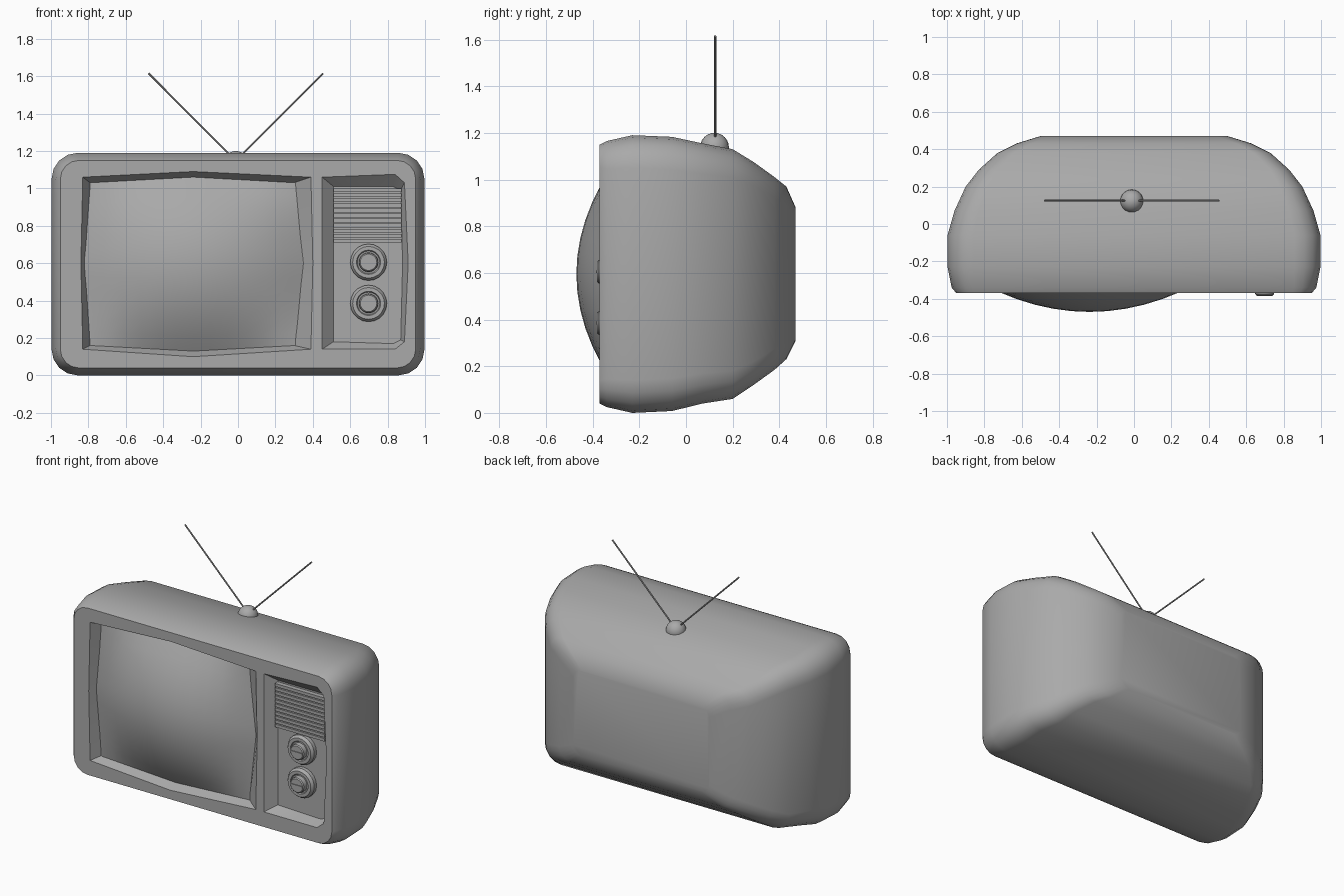
import bpy
import bmesh
from math import sin, cos, pi, radians
from mathutils import Vector

if "Cube" in bpy.data.objects:
    bpy.data.objects.remove(bpy.data.objects["Cube"])

grey = bpy.data.materials.new("plain grey")
grey.use_nodes = True
grey.diffuse_color = (0.4, 0.4, 0.4, 1)
grey.node_tree.nodes["Principled BSDF"].inputs["Base Color"].default_value = (0.4, 0.4, 0.4, 1)


def finish(ob, angle=35):
    """Give an object its colour and smooth shading with sharp edges."""
    ob.data.materials.clear()
    ob.data.materials.append(grey)
    bpy.ops.object.select_all(action="DESELECT")
    ob.select_set(True)
    bpy.context.view_layer.objects.active = ob
    bpy.ops.object.shade_smooth_by_angle(angle=radians(angle))
    return ob


def add_mesh(name, bm):
    bmesh.ops.recalc_face_normals(bm, faces=bm.faces)
    me = bpy.data.meshes.new(name)
    bm.to_mesh(me)
    bm.free()
    ob = bpy.data.objects.new(name, me)
    bpy.context.collection.objects.link(ob)
    return ob


def loft(name, rings):
    """Closed solid through rings of equal point count."""
    bm = bmesh.new()
    loops = [[bm.verts.new(p) for p in ring] for ring in rings]
    for a, b in zip(loops, loops[1:]):
        for i in range(len(a)):
            j = (i + 1) % len(a)
            bm.faces.new((a[i], a[j], b[j], b[i]))
    bm.faces.new(loops[0])
    bm.faces.new(loops[-1])
    return add_mesh(name, bm)


def rounded_ring(y, w, z0, z1, r, steps=4):
    pts = []
    corners = ((w - r, z1 - r), (r - w, z1 - r), (r - w, z0 + r), (w - r, z0 + r))
    for q, (cx, cz) in enumerate(corners):
        for s in range(steps + 1):
            a = (q + s / steps) * pi / 2
            pts.append((cx + r * cos(a), y, cz + r * sin(a)))
    return pts


def lathe(name, x, y, z, profile, sides=20):
    """Turned part facing the front, from (radius, forward) pairs."""
    return loft(name, [[(x + r * cos(2 * pi * i / sides), y - d, z + r * sin(2 * pi * i / sides))
                        for i in range(sides)] for r, d in profile])


# Cabinet: rounded sections from front to back (y, half width, bottom, top, corner)
sections = [(-0.37, 0.95, 0.04, 1.15, 0.10), (-0.34, 0.975, 0.025, 1.165, 0.12),
            (-0.23, 0.997, 0.0, 1.19, 0.14), (-0.06, 0.997, 0.008, 1.183, 0.14),
            (0.07, 0.96, 0.04, 1.155, 0.13), (0.20, 0.90, 0.06, 1.13, 0.12),
            (0.29, 0.83, 0.12, 1.075, 0.10), (0.38, 0.73, 0.185, 1.01, 0.09),
            (0.43, 0.63, 0.23, 0.97, 0.08), (0.47, 0.50, 0.31, 0.88, 0.06)]
cabinet = loft("cabinet", [rounded_ring(*s) for s in sections])


def recess(outer, inner, floor_y):
    """Cut a sloping-walled pocket into the cabinet front."""
    cutter = loft("recess_cutter", [[(x, y, z) for x, z in pts]
                                    for pts, y in ((outer, -0.5), (outer, -0.37), (inner, floor_y))])
    mod = cabinet.modifiers.new("recess", "BOOLEAN")
    mod.operation = "DIFFERENCE"
    mod.solver = "EXACT"
    mod.object = cutter
    bpy.context.view_layer.objects.active = cabinet
    bpy.ops.object.modifier_apply(modifier=mod.name)
    bpy.data.objects.remove(cutter)


screen_outer = [(-0.83, 1.06), (-0.24, 1.09), (0.39, 1.06), (0.40, 0.6),
                (0.39, 0.14), (-0.24, 0.10), (-0.83, 0.14), (-0.84, 0.6)]
screen_inner = [(-0.79, 1.03), (-0.24, 1.06), (0.30, 1.03), (0.35, 0.6),
                (0.30, 0.16), (-0.24, 0.13), (-0.79, 0.16), (-0.82, 0.6)]
recess(screen_outer, screen_inner, -0.31)

panel_outer = [(0.45, 1.06), (0.84, 1.075), (0.89, 1.03), (0.91, 0.6),
               (0.89, 0.18), (0.84, 0.14), (0.45, 0.14)]
panel_inner = [(0.51, 1.01), (0.83, 1.01), (0.87, 0.99), (0.88, 0.6),
               (0.87, 0.19), (0.83, 0.17), (0.51, 0.18)]
recess(panel_outer, panel_inner, -0.31)
finish(cabinet)

# Picture tube: bulging grid whose rim follows the pocket floor
bm = bmesh.new()
n = 12
grid = []
for i in range(n + 1):
    row = []
    for j in range(n + 1):
        u, v = 2 * i / n - 1, 2 * j / n - 1
        x = -0.238 + u * (0.585 - 0.04 * abs(v))
        z = 0.595 + v * (0.465 - 0.03 * abs(u))
        y = -0.315 - 0.155 * (1 - u * u) * (1 - v * v)
        row.append(bm.verts.new((x, y, z)))
    grid.append(row)
for i in range(n):
    for j in range(n):
        bm.faces.new((grid[i][j], grid[i + 1][j], grid[i + 1][j + 1], grid[i][j + 1]))
screen = add_mesh("screen", bm)
if screen.data.polygons[0].normal.y > 0:
    screen.data.flip_normals()
finish(screen, 50)


def box(name, centre, size):
    bpy.ops.mesh.primitive_cube_add(size=1, location=centre)
    ob = bpy.context.object
    ob.name = name
    ob.scale = size
    bpy.ops.object.transform_apply(location=False, rotation=False, scale=True)
    return ob


# Speaker grille: stacked slats
grille = box("speaker_grille", (0.692, -0.32, 0.72), (0.365, 0.04, 0.02))
stack = grille.modifiers.new("stack", "ARRAY")
stack.count = 11
stack.use_relative_offset = False
stack.use_constant_offset = True
stack.constant_offset_displace = (0, 0, 0.027)
finish(grille)

# Two tuning knobs with grip bars
for name, z in (("upper", 0.605), ("lower", 0.385)):
    finish(lathe(name + "_knob", 0.698, -0.305, z,
                 [(0.098, 0), (0.098, 0.03), (0.085, 0.048), (0.065, 0.048),
                  (0.06, 0.04), (0.052, 0.04), (0.05, 0.07), (0.044, 0.076)]))
    finish(box(name + "_knob_grip", (0.698, -0.38, z), (0.085, 0.012, 0.012)))

# Aerial: ball base and two splayed rods
bpy.ops.mesh.primitive_uv_sphere_add(segments=20, ring_count=12, radius=0.062,
                                     location=(-0.012, 0.122, 1.138))
base = bpy.context.object
base.name = "aerial_base"
finish(base)
for name, start, end in (("right_aerial", -0.03, -0.478), ("left_aerial", 0.006, 0.455)):
    a, b = Vector((start, 0.125, 1.165)), Vector((end, 0.125, 1.615))
    bpy.ops.mesh.primitive_cylinder_add(vertices=8, radius=0.005, depth=(b - a).length,
                                        location=(a + b) / 2)
    rod = bpy.context.object
    rod.name = name
    rod.rotation_euler = (b - a).to_track_quat("Z", "Y").to_euler()
    finish(rod)
